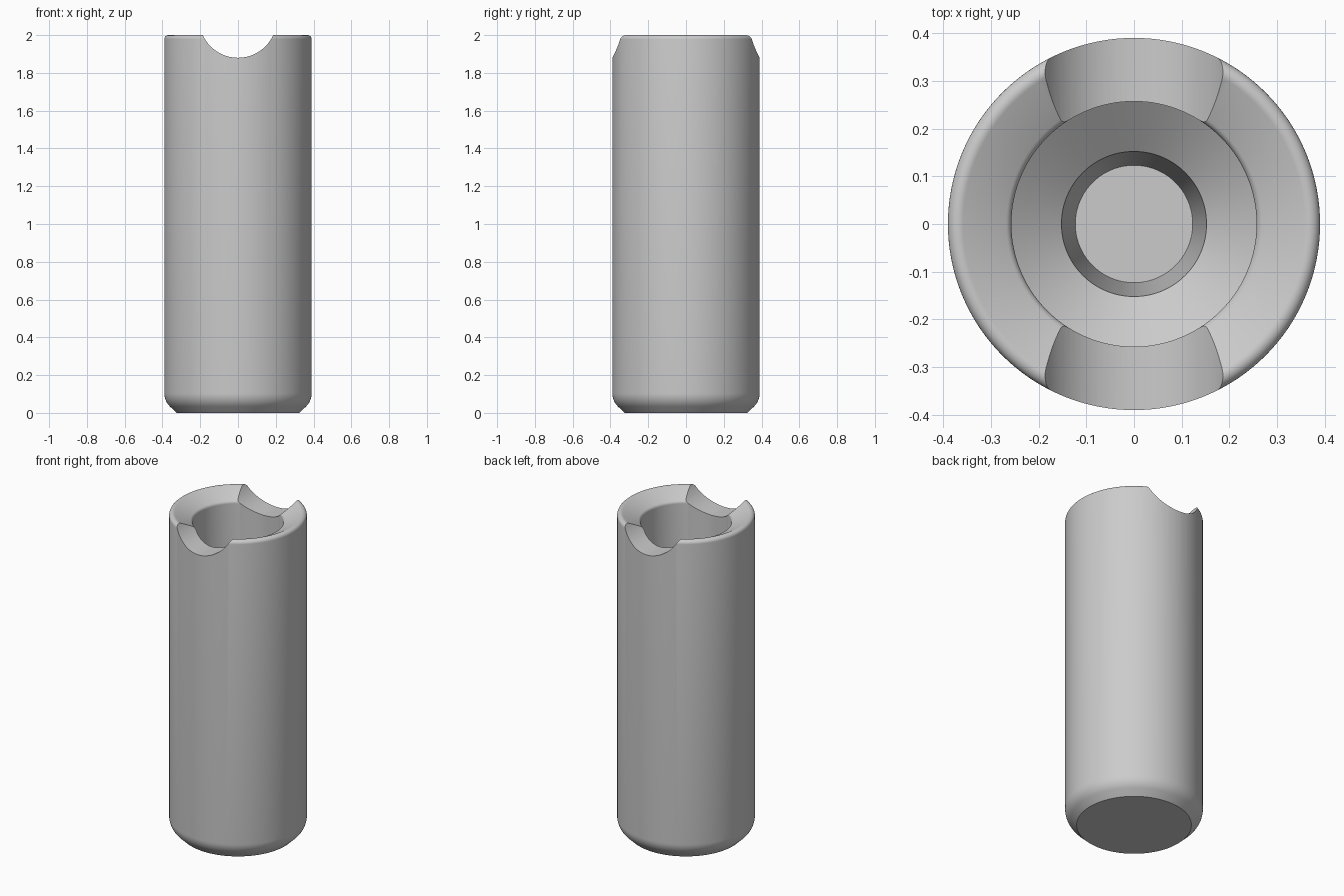
import bpy, bmesh, math

if "Cube" in bpy.data.objects:
    bpy.data.objects.remove(bpy.data.objects["Cube"])

SEGMENTS = 128

steel = bpy.data.materials.new("light_steel_grey")
steel.diffuse_color = (0.6, 0.6, 0.6, 1)
steel.use_nodes = True
steel.node_tree.nodes["Principled BSDF"].inputs["Base Color"].default_value = steel.diffuse_color


def arc(cx, cz, r, a0, a1, n):
    """Points on an arc in the radius/height plane, angles in degrees."""
    return [(cx + r * math.cos(math.radians(a0 + (a1 - a0) * i / n)),
             cz + r * math.sin(math.radians(a0 + (a1 - a0) * i / n)))
            for i in range(n + 1)]


def lathe(name, profile):
    """Revolve a radius/height profile that starts and ends on the z axis."""
    bm = bmesh.new()
    verts = [bm.verts.new((r, 0, z)) for r, z in profile]
    edges = [bm.edges.new(pair) for pair in zip(verts, verts[1:])]
    bmesh.ops.spin(bm, geom=verts + edges, axis=(0, 0, 1), cent=(0, 0, 0),
                   angle=math.tau, steps=SEGMENTS, use_duplicate=False)
    bmesh.ops.remove_doubles(bm, verts=bm.verts, dist=1e-5)
    bmesh.ops.recalc_face_normals(bm, faces=bm.faces)
    mesh = bpy.data.meshes.new(name)
    bm.to_mesh(mesh)
    bm.free()
    obj = bpy.data.objects.new(name, mesh)
    bpy.context.collection.objects.link(obj)
    mesh.materials.append(steel)
    return obj


# Pin body: rounded foot, straight side, dished rim, stepped blind bore
profile = [(0, 0), (0.325, 0)]
profile += arc(0.29, 0.105, 0.10, -45, 0, 8)       # rounded foot
profile += arc(0.368, 1.978, 0.022, 0, 116, 8)     # outer lip
profile += arc(0.277, 1.932, 0.02, 116, 180, 6)    # inner lip of the dish
profile += [(0.257, 1.0), (0.152, 0.92),           # wide bore and its cone
            (0.123, 0.55), (0, 0.55)]              # tapered narrow bore
body = lathe("pin_body", profile)

# Cross groove through the rim, from front to back
bpy.ops.mesh.primitive_cylinder_add(vertices=96, radius=0.205, depth=1.2,
                                    location=(0, 0, 2.085),
                                    rotation=(math.pi / 2, 0, 0))
cutter = bpy.context.object
cutter.name = "groove_cutter"
cutter.data.materials.append(steel)
cutter.hide_render = True

groove = body.modifiers.new("rim_groove", 'BOOLEAN')
groove.operation = 'DIFFERENCE'
groove.solver = 'EXACT'
groove.object = cutter

bpy.ops.object.select_all(action='DESELECT')
body.select_set(True)
bpy.context.view_layer.objects.active = body
bpy.ops.object.modifier_apply(modifier=groove.name)
bpy.data.objects.remove(cutter, do_unlink=True)
bpy.ops.object.shade_smooth_by_angle(angle=math.radians(30))
